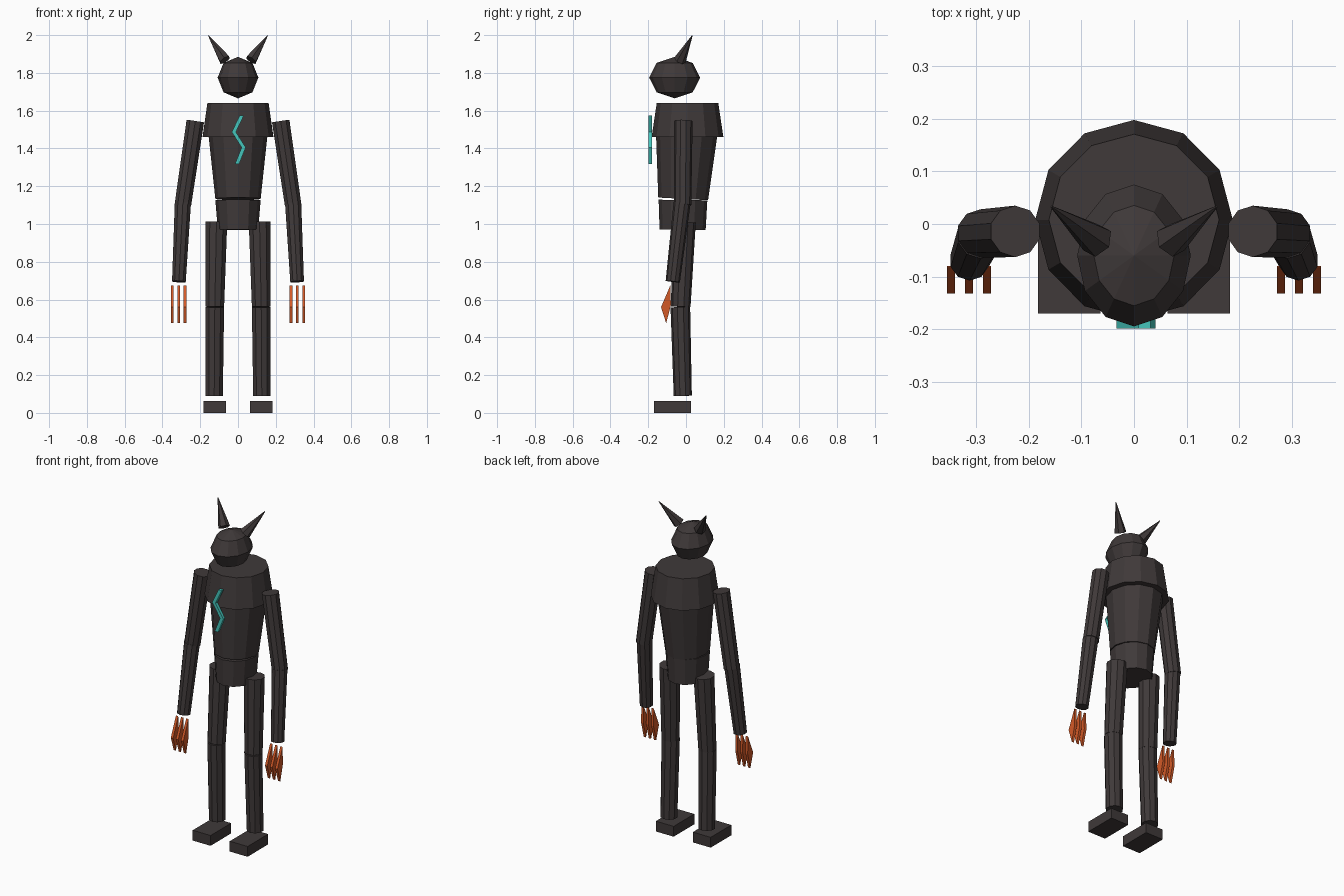
import bpy, bmesh
from math import sin, cos, tau
from mathutils import Vector, Matrix

if "Cube" in bpy.data.objects:
    bpy.data.objects.remove(bpy.data.objects["Cube"], do_unlink=True)


def material(name, rgb):
    m = bpy.data.materials.new(name)
    m.use_nodes = True
    m.diffuse_color = (*rgb, 1)
    m.node_tree.nodes["Principled BSDF"].inputs["Base Color"].default_value = (*rgb, 1)
    return m


DARK = material("charcoal", (0.05, 0.041, 0.041))
ORANGE = material("burnt orange", (0.65, 0.1, 0.02))
TEAL = material("teal", (0.06, 0.56, 0.5))


def finish(name, bm, mat):
    bmesh.ops.recalc_face_normals(bm, faces=bm.faces)
    mesh = bpy.data.meshes.new(name)
    bm.to_mesh(mesh)
    bm.free()
    mesh.materials.append(mat)
    ob = bpy.data.objects.new(name, mesh)
    bpy.context.collection.objects.link(ob)
    return ob


def tube(name, low, high, r_low, r_high, sides, mat=DARK):
    """Tapered capped tube; radii are (x, y) pairs, ends square to its axis."""
    low, high = Vector(low), Vector(high)
    turn = Vector((0, 0, 1)).rotation_difference(high - low)
    bm = bmesh.new()
    rings = []
    for centre, (rx, ry) in ((low, r_low), (high, r_high)):
        rings.append([bm.verts.new(centre + turn @ Vector(
            (rx * sin(tau * i / sides), ry * cos(tau * i / sides), 0)))
            for i in range(sides)])
    a, b = rings
    bm.faces.new(a)
    bm.faces.new(b)
    for i in range(sides):
        j = (i + 1) % sides
        bm.faces.new((a[i], a[j], b[j], b[i]))
    return finish(name, bm, mat)


def limb(name, low, high, r_low, r_high, sides=10):
    return tube(name, low, high, (r_low, r_low), (r_high, r_high), sides)


def plate(name, outline, lift, depth, mat):
    """Flat outline extruded by depth; lift maps 2D points into space."""
    bm = bmesh.new()
    face = bm.faces.new([bm.verts.new(lift(p)) for p in outline])
    new = bmesh.ops.extrude_face_region(bm, geom=[face])["geom"]
    bmesh.ops.translate(bm, vec=depth,
                        verts=[v for v in new if isinstance(v, bmesh.types.BMVert)])
    return finish(name, bm, mat)


# Torso
tube("chest", (0, 0.008, 1.46), (0, 0.008, 1.64), (0.188, 0.19), (0.162, 0.163), 12)
tube("abdomen", (0, -0.015, 1.133), (0, 0.003, 1.47), (0.12, 0.132), (0.156, 0.162), 12)
tube("pelvis", (0, -0.018, 0.97), (0, -0.016, 1.127), (0.107, 0.122), (0.12, 0.129), 12)

# Head: faceted ball, longer front to back
bm = bmesh.new()
bmesh.ops.create_uvsphere(bm, u_segments=12, v_segments=4, radius=1)
bmesh.ops.transform(bm, verts=bm.verts, matrix=Matrix.Translation((0, -0.06, 1.775))
                    @ Matrix.Diagonal((0.108, 0.135, 0.11, 1)))
finish("head", bm, DARK)

# Paired parts
for side, s in (("left", 1), ("right", -1)):
    limb(side + "_horn", (s * 0.07, -0.032, 1.868), (s * 0.157, 0.033, 1.998),
         0.033, 0.002, 6)

    # Arm
    limb(side + "_upper_arm", (s * 0.292, -0.018, 1.1), (s * 0.226, -0.014, 1.545),
         0.046, 0.049)
    limb(side + "_forearm", (s * 0.313, -0.07, 0.695), (s * 0.292, -0.021, 1.11),
         0.038, 0.045)

    # Claws
    for i in range(3):
        x = s * (0.28 + 0.034 * i) - 0.0075
        plate(f"{side}_claw_{i + 1}",
              [(-0.083, 0.675), (-0.132, 0.56), (-0.105, 0.475), (-0.08, 0.57)],
              lambda p: (x, p[0], p[1]), (0.015, 0, 0), ORANGE)

    # Leg
    limb(side + "_thigh", (s * 0.123, -0.028, 0.562), (s * 0.114, -0.008, 1.01),
         0.052, 0.06)
    limb(side + "_shin", (s * 0.126, -0.017, 0.09), (s * 0.123, -0.03, 0.56),
         0.048, 0.052)

    # Foot block
    x0, x1 = s * 0.064, s * 0.183
    plate(side + "_foot", [(x0, -0.17), (x1, -0.17), (x1, 0.026), (x0, 0.026)],
          lambda p: (p[0], p[1], 0), (0, 0, 0.062), DARK)

# Zigzag mark floating just ahead of the chest
path = [(0.02, 1.575), (-0.022, 1.487), (0.03, 1.405), (-0.005, 1.318)]
w = 0.011
outline = [(x - w, z) for x, z in path] + [(x + w, z) for x, z in reversed(path)]
plate("chest_zigzag", outline, lambda p: (p[0], -0.199, p[1]), (0, 0.018, 0), TEAL)
